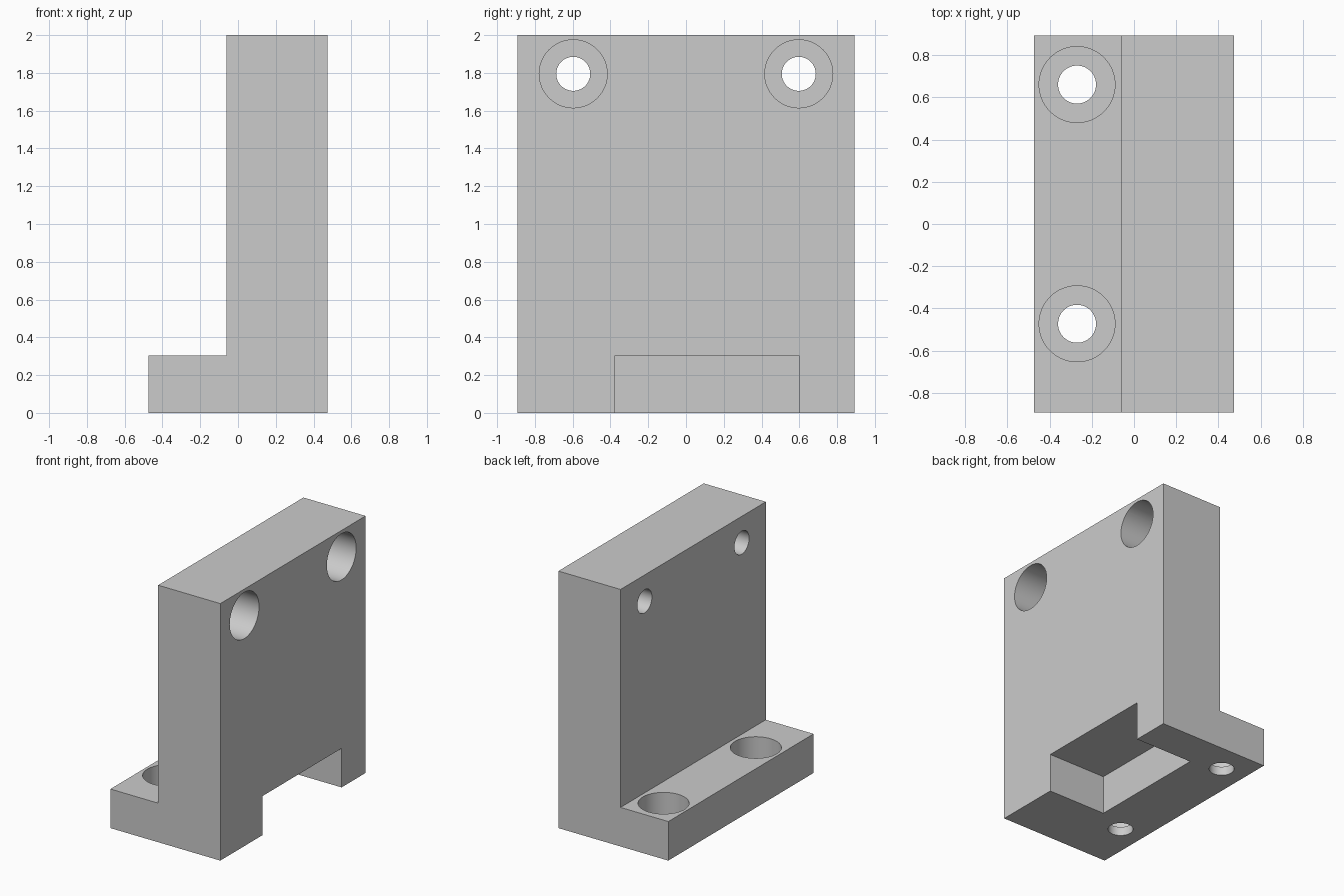
import bpy, bmesh, math
from mathutils import Vector

cube = bpy.data.objects.get("Cube")
if cube:
    bpy.data.objects.remove(cube, do_unlink=True)

# Main dimensions
HALF_X, HALF_Y, HEIGHT = 0.473, 0.893, 2.0
WALL_X, FOOT_Z = -0.062, 0.304
BORE_R, COUNTERBORE_R = 0.09, 0.18

grey = bpy.data.materials.new("plain_grey")
grey.use_nodes = True
grey.diffuse_color = (0.6, 0.6, 0.6, 1)
grey.node_tree.nodes["Principled BSDF"].inputs["Base Color"].default_value = (0.6, 0.6, 0.6, 1)

# L-shaped bracket extruded from its end profile
profile = [(-HALF_X, 0), (HALF_X, 0), (HALF_X, HEIGHT),
           (WALL_X, HEIGHT), (WALL_X, FOOT_Z), (-HALF_X, FOOT_Z)]
bm = bmesh.new()
end = bm.faces.new([bm.verts.new((x, -HALF_Y, z)) for x, z in profile])
grown = bmesh.ops.extrude_face_region(bm, geom=[end])
bmesh.ops.translate(bm, vec=(0, 2 * HALF_Y, 0),
                    verts=[v for v in grown["geom"] if isinstance(v, bmesh.types.BMVert)])
bmesh.ops.recalc_face_normals(bm, faces=bm.faces)
mesh = bpy.data.meshes.new("angle_bracket")
bm.to_mesh(mesh)
bm.free()
bracket = bpy.data.objects.new("angle_bracket", mesh)
bpy.context.collection.objects.link(bracket)
mesh.materials.append(grey)


def cut(cutter):
    """Subtract the cutter from the bracket and remove it."""
    cutter.hide_render = True
    cutter.data.materials.append(grey)
    mod = bracket.modifiers.new("cut", "BOOLEAN")
    mod.operation, mod.solver, mod.object = "DIFFERENCE", "EXACT", cutter
    bpy.context.view_layer.objects.active = bracket
    bpy.ops.object.modifier_apply(modifier=mod.name)
    bpy.data.objects.remove(cutter, do_unlink=True)


def drill(start, finish, radius):
    a, b = Vector(start), Vector(finish)
    bpy.ops.mesh.primitive_cylinder_add(
        vertices=64, radius=radius, depth=(b - a).length, location=(a + b) / 2,
        rotation=(b - a).to_track_quat("Z", "Y").to_euler())
    cut(bpy.context.object)


# Rectangular pocket at the base of the wall
low, high = Vector((-0.027, -0.376, -0.2)), Vector((0.7, 0.598, FOOT_Z))
bpy.ops.mesh.primitive_cube_add(size=1, location=(low + high) / 2)
pocket = bpy.context.object
pocket.scale = high - low
bpy.context.view_layer.update()
cut(pocket)

# Counterbored holes through the wall
for y in (-0.597, 0.597):
    drill((HALF_X - 0.357, y, 1.795), (0.7, y, 1.795), COUNTERBORE_R)
    drill((-0.3, y, 1.795), (0.3, y, 1.795), BORE_R)

# Counterbored holes through the foot
for y in (-0.473, 0.661):
    drill((-0.27, y, 0.07), (-0.27, y, 0.5), COUNTERBORE_R)
    drill((-0.27, y, -0.2), (-0.27, y, 0.2), BORE_R)

# Smooth bores with crisp edges
bpy.ops.object.select_all(action="DESELECT")
bracket.select_set(True)
bpy.context.view_layer.objects.active = bracket
bpy.ops.object.shade_smooth_by_angle(angle=math.radians(30))
